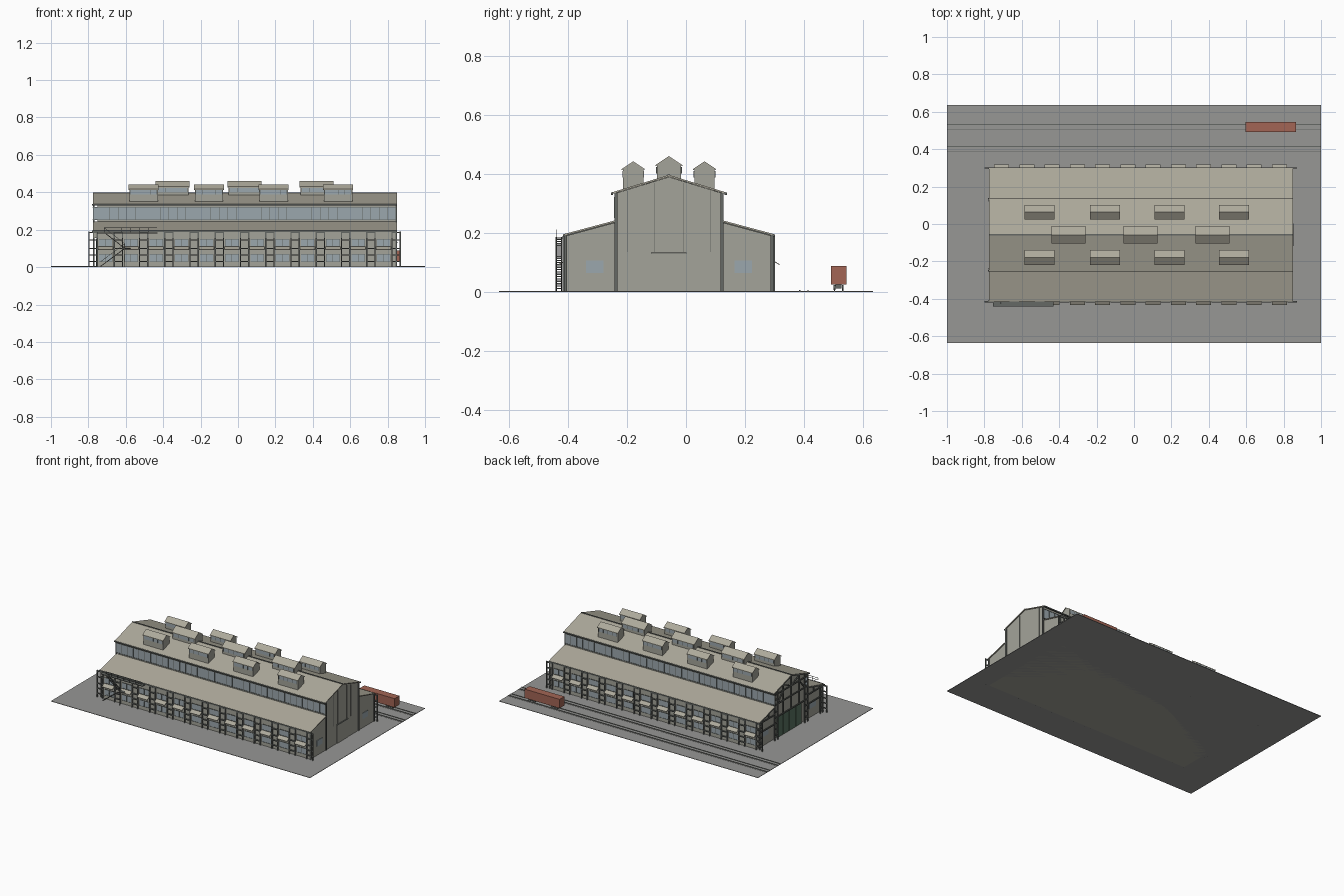
import bpy, bmesh, math
from mathutils import Vector, Matrix

if "Cube" in bpy.data.objects:
    bpy.data.objects.remove(bpy.data.objects["Cube"])

C = -0.058            # y of the building's ridge line
X0, X1 = -0.775, 0.848
PITCH = 0.135
COLS = [-0.775 + PITCH * i for i in range(13)]
BAYS = [c + PITCH / 2 for c in COLS[:-1]]


def mat(name, *rgb):
    m = bpy.data.materials.new(name)
    m.diffuse_color = (*rgb, 1)
    m.use_nodes = True
    m.node_tree.nodes["Principled BSDF"].inputs["Base Color"].default_value = m.diffuse_color
    return m


WALL = mat("wall_sheet", 0.37, 0.37, 0.32)
ROOF = mat("roof_sheet", 0.42, 0.40, 0.33)
GLASS = mat("glass", 0.33, 0.39, 0.42)
STEEL = mat("steel", 0.13, 0.14, 0.13)
GREEN = mat("green_door", 0.10, 0.17, 0.12)
RED = mat("red_car", 0.36, 0.13, 0.09)
GREY = mat("yard", 0.31, 0.31, 0.30)


def make(name, bm, m):
    bmesh.ops.recalc_face_normals(bm, faces=bm.faces)
    me = bpy.data.meshes.new(name)
    bm.to_mesh(me)
    bm.free()
    me.materials.append(m)
    ob = bpy.data.objects.new(name, me)
    bpy.context.collection.objects.link(ob)
    return ob


def boxes(name, items, m):
    """Each item is x0, x1, y0, y1, z0, z1."""
    bm = bmesh.new()
    for a, b, c, d, e, f in items:
        mt = Matrix.Translation(((a + b) / 2, (c + d) / 2, (e + f) / 2)) @ Matrix.Diagonal((b - a, d - c, f - e, 1))
        bmesh.ops.create_cube(bm, size=1, matrix=mt)
    return make(name, bm, m)


def beams(name, segs, t, m):
    """Square bars between pairs of points."""
    bm = bmesh.new()
    for p, q in segs:
        p, q = Vector(p), Vector(q)
        d = q - p
        mt = Matrix.Translation((p + q) / 2) @ d.to_track_quat('Z', 'Y').to_matrix().to_4x4()
        bmesh.ops.create_cube(bm, size=1, matrix=mt @ Matrix.Diagonal((t, t, d.length, 1)))
    return make(name, bm, m)


def prisms(name, items, m):
    """Each item is x0, x1 and a (y, z) profile."""
    bm = bmesh.new()
    for a, b, prof in items:
        f = bm.faces.new([bm.verts.new((a, y, z)) for y, z in prof])
        r = bmesh.ops.extrude_face_region(bm, geom=[f])
        bmesh.ops.translate(bm, vec=(b - a, 0, 0), verts=[v for v in r["geom"] if isinstance(v, bmesh.types.BMVert)])
    return make(name, bm, m)


def both(prof):
    """A profile given from the ridge line, on both sides."""
    return [[(C + s * y, z) for y, z in prof] for s in (-1, 1)]


def gable(c, h, base, eave, top):
    return [(c - h, base), (c + h, base), (c + h, eave), (c, top), (c - h, eave)]


def slope(y0, z0, y1, z1, t):
    return [(y0, z0), (y1, z1), (y1, z1 - t), (y0, z0 - t)]


# Yard and two tracks
boxes("yard_ground", [(-1, 1, -0.635, 0.635, 0, 0.003)], GREY)
boxes("track_bed", [(-1, 1, y - 0.022, y + 0.022, 0.003, 0.004) for y in (0.40, 0.518)], GREY)
boxes("rails", [(-1, 1, y - 0.002, y + 0.002, 0.003, 0.007)
                for t in (0.40, 0.518) for y in (t - 0.014, t + 0.014)], STEEL)

# Main hall, with aisles, and roofs
prisms("hall_body", [(-0.752, 0.845, [(C - 0.35, 0), (C + 0.35, 0), (C + 0.35, 0.19), (C + 0.18, 0.236),
        (C + 0.18, 0.335), (C, 0.39), (C - 0.18, 0.335), (C - 0.18, 0.236), (C - 0.35, 0.19)])], WALL)
prisms("nave_roof", [(X0, X1 + 0.002, p) for p in both(slope(0, 0.397, 0.193, 0.338, 0.006))], ROOF)
prisms("aisle_roof", [(X0, X1 + 0.002, p) for p in both(slope(0.178, 0.244, 0.357, 0.196, 0.006))], ROOF)
boxes("gutters", [(X0 - 0.005, X1 + 0.003, C + s * y - 0.004, C + s * y + 0.004, z - 0.008, z)
                  for s in (-1, 1) for y, z in ((0.193, 0.337), (0.356, 0.195))], STEEL)
boxes("ridge_cap", [(X0, X1 + 0.002, C - 0.004, C + 0.004, 0.392, 0.399)], STEEL)

# Clerestory glazing with mullions
glass, bars = [], []
for s in (-1, 1):
    y = C + s * 0.182
    glass.append((-0.775, 0.846, y - 0.002, y + 0.002, 0.255, 0.318))
    bars += [(-0.777, 0.848, y - 0.004, y + 0.004, z - 0.002, z + 0.002) for z in (0.253, 0.32)]
    n = 36
    for i in range(n + 1):
        x = -0.775 + 1.62 * i / n
        bars.append((x - 0.001, x + 0.001, y - 0.004, y + 0.004, 0.253, 0.32))
boxes("clerestory_glass", glass, GLASS)
boxes("clerestory_mullions", bars, STEEL)

# Side walls: windows, awnings and ladder-like columns in each bay
panes, frames, awn, legs, sheets = [], [], [], [], []
for s in (-1, 1):
    y = C + s * 0.35
    for x in BAYS:
        for a, b in ((0.028, 0.068), (0.112, 0.15)):
            panes.append((x - 0.035, x + 0.035, y - 0.002, y + 0.002, a, b))
            frames += [(x - 0.037, x + 0.037, y - 0.0035, y + 0.0035, z - 0.0015, z + 0.0015) for z in (a, b)]
            frames += [(x + k - 0.001, x + k + 0.001, y - 0.0035, y + 0.0035, a, b) for k in (-0.036, 0, 0.036)]
        awn.append((x - 0.04, x + 0.04, [(C + s * u, v) for u, v in slope(0.35, 0.109, 0.376, 0.094, 0.003)]))
    yc = C + s * 0.357
    for x in COLS:
        legs += [((x + k, yc, 0), (x + k, yc, 0.19)) for k in (-0.022, 0.022)]
        legs += [((x - 0.022, yc, z), (x + 0.022, yc, z)) for z in (0.03, 0.065, 0.1, 0.145, 0.185)]
    sheets.append((X0, X1, y - 0.004, y + 0.004, 0.155, 0.19))
boxes("side_windows", panes, GLASS)
boxes("side_window_frames", frames, STEEL)
prisms("awnings", awn, ROOF)
beams("side_columns", legs, 0.007, STEEL)
boxes("eave_fascia", sheets, WALL)

# Right end wall: door, windows, corner posts and sheet seams
boxes("right_door", [(0.845, 0.848, C - 0.06, C + 0.06, 0.003, 0.13)], WALL)
boxes("right_door_rail", [(0.845, 0.852, C - 0.06, C + 0.06, 0.13, 0.134)], STEEL)
boxes("right_windows", [(0.845, 0.848, C + s * 0.252 - 0.03, C + s * 0.252 + 0.03, 0.065, 0.106) for s in (-1, 1)], GLASS)
boxes("right_posts", [(0.843, 0.851, C + s * u - 0.005, C + s * u + 0.005, 0, h)
                      for s in (-1, 1) for u, h in ((0.18, 0.335), (0.35, 0.193))], STEEL)
boxes("right_seams", [(0.845, 0.8465, C + s * u - 0.0005, C + s * u + 0.0005, 0.135, 0.385 - 0.3 * u)
                      for s in (-1, 1) for u in (0.05, 0.095, 0.14)], STEEL)

# Left end: green doors behind an open steel frame and gable truss
boxes("left_doors", [(-0.758, -0.75, C + 0.068 * i + 0.002, C + 0.068 * (i + 1) - 0.002, 0.003, 0.15)
                     for i in range(-2, 2)], GREEN)
boxes("left_windows", [(-0.755, -0.75, C + s * 0.26 - 0.035, C + s * 0.26 + 0.035, 0.065, 0.106) for s in (-1, 1)], GLASS)
xf = -0.772
seg = []
for s in (-1, 1):
    def P(u, z):
        return (xf, C + s * u, z)
    seg += [(P(0.18, 0), P(0.18, 0.335)), (P(0.15, 0), P(0.15, 0.335)), (P(0.345, 0), P(0.345, 0.19)),
            (P(0.32, 0), P(0.32, 0.195)), (P(0, 0.39), P(0.185, 0.334)), (P(0.18, 0.238), P(0.35, 0.191)),
            (P(0, 0.32), P(0.18, 0.32)), (P(0, 0.25), P(0.18, 0.25)), (P(0, 0.16), P(0.18, 0.16)),
            (P(0.18, 0.185), P(0.35, 0.185)), (P(0.18, 0.12), P(0.35, 0.12)),
            (P(0.09, 0.25), P(0.09, 0.36)), (P(0, 0.32), P(0.09, 0.36)), (P(0.09, 0.32), P(0.15, 0.25)),
            (P(0.25, 0.185), P(0.25, 0.215)), (P(0.09, 0.16), P(0.09, 0.25))]
    seg += [(P(0.15, z), P(0.18, z)) for z in (0.04, 0.08, 0.12, 0.2, 0.285)]
    seg += [(P(0.32, z), P(0.345, z)) for z in (0.04, 0.08, 0.15)]
seg.append(((xf, C, 0.16), (xf, C, 0.39)))
beams("left_end_frame", seg, 0.007, STEEL)

# Roof ventilators: three on the ridge, four on each slope
vents = [(x, C, 0.09, 0.041, 0.375, 0.432, 0.461) for x in (-0.35, 0.035, 0.42)]
vents += [(x, C + s * 0.121, 0.08, 0.034, 0.335, 0.419, 0.443)
          for s in (-1, 1) for x in (-0.505, -0.155, 0.19, 0.535)]
body, caps, lights, mull = [], [], [], []
for x, y, w, h, z0, e, t in vents:
    body.append((x - w + 0.004, x + w - 0.004, gable(y, h, z0, e, t - 0.003)))
    for s in (-1, 1):
        caps.append((x - w, x + w, [(y + s * u, v) for u, v in slope(0, t, h + 0.005, e - 0.002, 0.004)]))
        g = y + s * h
        lights.append((x - w + 0.01, x + w - 0.01, g - 0.0015, g + 0.0015, e - 0.03, e - 0.008))
        mull += [(x + k * w - 0.001, x + k * w + 0.001, g - 0.003, g + 0.003, e - 0.03, e - 0.008)
                 for k in (-0.88, -0.44, 0, 0.44, 0.88)]
prisms("vent_bodies", body, WALL)
prisms("vent_roofs", caps, ROOF)
boxes("vent_glass", lights, GLASS)
boxes("vent_mullions", mull, STEEL)

# Front outside staircase with landings and handrails
ya, yb = -0.440, -0.422
stair, rail = [], []
for p, q in (((-0.735, 0.004), (-0.605, 0.1)), ((-0.605, 0.1), (-0.715, 0.185))):
    for y in (ya, yb):
        stair.append(((p[0], y, p[1]), (q[0], y, q[1])))
    rail.append(((p[0], ya, p[1] + 0.025), (q[0], ya, q[1] + 0.025)))
    for i in range(1, 12):
        k = i / 12
        x, z = p[0] + (q[0] - p[0]) * k, p[1] + (q[1] - p[1]) * k
        stair.append(((x, ya, z), (x, yb, z)))
for k in range(7):
    x = -0.715 + 0.047 * k
    rail.append(((x, ya, 0.183), (x, ya, 0.212)))
rail += [((-0.715, ya, z), (-0.433, ya, z)) for z in (0.198, 0.211)]
rail += [((x, ya, 0), (x, ya, 0.125)) for x in (-0.605, -0.58)]
beams("stair_flights", stair, 0.004, STEEL)
beams("stair_rails", rail, 0.002, STEEL)
boxes("stair_landings", [(-0.755, -0.43, ya, -0.41, 0.181, 0.185), (-0.61, -0.575, ya, -0.41, 0.098, 0.102)], STEEL)

# Freight car on the outer track
boxes("car_body", [(0.595, 0.865, 0.4915, 0.5445, 0.026, 0.088)], RED)
bm = bmesh.new()
for x in (0.625, 0.66, 0.80, 0.835):
    for y in (0.504, 0.532):
        bmesh.ops.create_cone(bm, cap_ends=True, segments=12, radius1=0.008, radius2=0.008, depth=0.006,
                              matrix=Matrix.Translation((x, y, 0.015)) @ Matrix.Rotation(math.pi / 2, 4, 'X'))
make("car_wheels", bm, STEEL)
boxes("car_bogies", [(x - 0.028, x + 0.028, 0.508, 0.528, 0.012, 0.026) for x in (0.6425, 0.8175)], STEEL)
